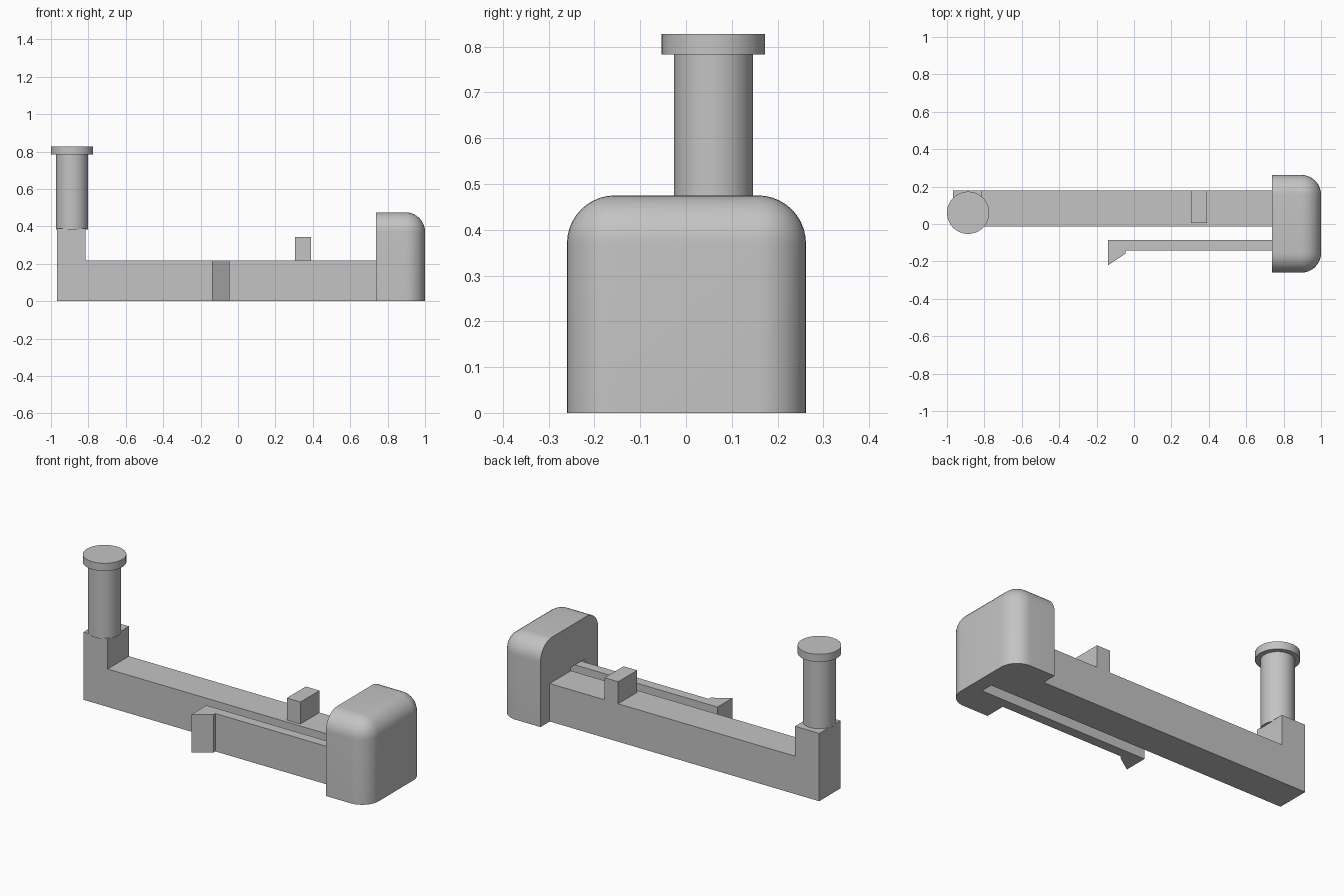
import bpy
import bmesh
from math import radians

if "Cube" in bpy.data.objects:
    bpy.data.objects.remove(bpy.data.objects["Cube"], do_unlink=True)

grey = bpy.data.materials.new("plain grey")
grey.use_nodes = True
grey.diffuse_color = (0.55, 0.55, 0.55, 1)
grey.node_tree.nodes["Principled BSDF"].inputs["Base Color"].default_value = grey.diffuse_color


def finish(name, bm):
    bmesh.ops.recalc_face_normals(bm, faces=bm.faces)
    mesh = bpy.data.meshes.new(name)
    bm.to_mesh(mesh)
    bm.free()
    mesh.materials.append(grey)
    obj = bpy.data.objects.new(name, mesh)
    bpy.context.collection.objects.link(obj)
    return obj


def select_only(obj):
    bpy.ops.object.select_all(action='DESELECT')
    obj.select_set(True)
    bpy.context.view_layer.objects.active = obj


def smooth(obj):
    select_only(obj)
    bpy.ops.object.shade_smooth_by_angle(angle=radians(30))


def prism(points, axis, low, high):
    """Extrude a closed outline along y (points are x, z) or z (points are x, y)."""
    bm = bmesh.new()
    place = (lambda a, b: (a, low, b)) if axis == 'y' else (lambda a, b: (a, b, low))
    face = bm.faces.new([bm.verts.new(place(a, b)) for a, b in points])
    moved = bmesh.ops.extrude_face_region(bm, geom=[face])["geom"]
    offset = (0, high - low, 0) if axis == 'y' else (0, 0, high - low)
    bmesh.ops.translate(bm, vec=offset,
                        verts=[v for v in moved if isinstance(v, bmesh.types.BMVert)])
    return bm


def box(x0, x1, y0, y1, z0, z1):
    return prism([(x0, y0), (x1, y0), (x1, y1), (x0, y1)], 'z', z0, z1)


def cylinder(name, radius, z0, z1):
    bpy.ops.mesh.primitive_cylinder_add(vertices=64, radius=radius, depth=z1 - z0,
                                        location=(-0.887, 0.06, (z0 + z1) / 2))
    obj = bpy.context.object
    obj.name = name
    obj.data.materials.append(grey)
    smooth(obj)


ARM_TOP = 0.217
INNER = 0.738   # inner face of the end block

# End block: rounded on top and outside, sharp on the inner face and base
bm = box(INNER, 1, -0.26, 0.262, 0, 0.475)
rounded = [e for e in bm.edges
           if not all(v.co.x < 0.8 for v in e.verts)
           and not all(v.co.z < 0.1 for v in e.verts)]
bmesh.ops.bevel(bm, geom=rounded, offset=0.105, segments=10, profile=0.5, affect='EDGES')
block = finish("end_block", bm)

# Pocket in the block that holds the spring bar
cutter = finish("pocket_cutter", box(INNER - 0.1, 0.92, -0.14, -0.014, -0.1, 0.235))
cutter.hide_render = True
cut = block.modifiers.new("pocket", 'BOOLEAN')
cut.object = cutter
cut.solver = 'EXACT'
select_only(block)
bpy.ops.object.modifier_apply(modifier=cut.name)
bpy.data.objects.remove(cutter, do_unlink=True)
smooth(block)

# Main arm with its upright post, one L-shaped profile
finish("arm_and_post", prism(
    [(-0.968, 0), (INNER + 0.01, 0), (INNER + 0.01, ARM_TOP), (-0.815, ARM_TOP),
     (-0.815, 0.388), (-0.968, 0.388)], 'y', -0.014, 0.178))

# Spring bar with a wedge hook at its free end
finish("spring_bar", prism(
    [(-0.14, -0.085), (-0.14, -0.222), (-0.045, -0.158), (-0.045, -0.141),
     (0.93, -0.141), (0.93, -0.085)], 'z', 0, ARM_TOP))

# Small stop on top of the arm
finish("stop_tab", box(0.305, 0.391, 0.006, 0.178, ARM_TOP - 0.01, 0.343))

# Round peg and its flat cap
cylinder("peg", 0.086, 0.383, 0.79)
cylinder("peg_cap", 0.113, 0.783, 0.827)
